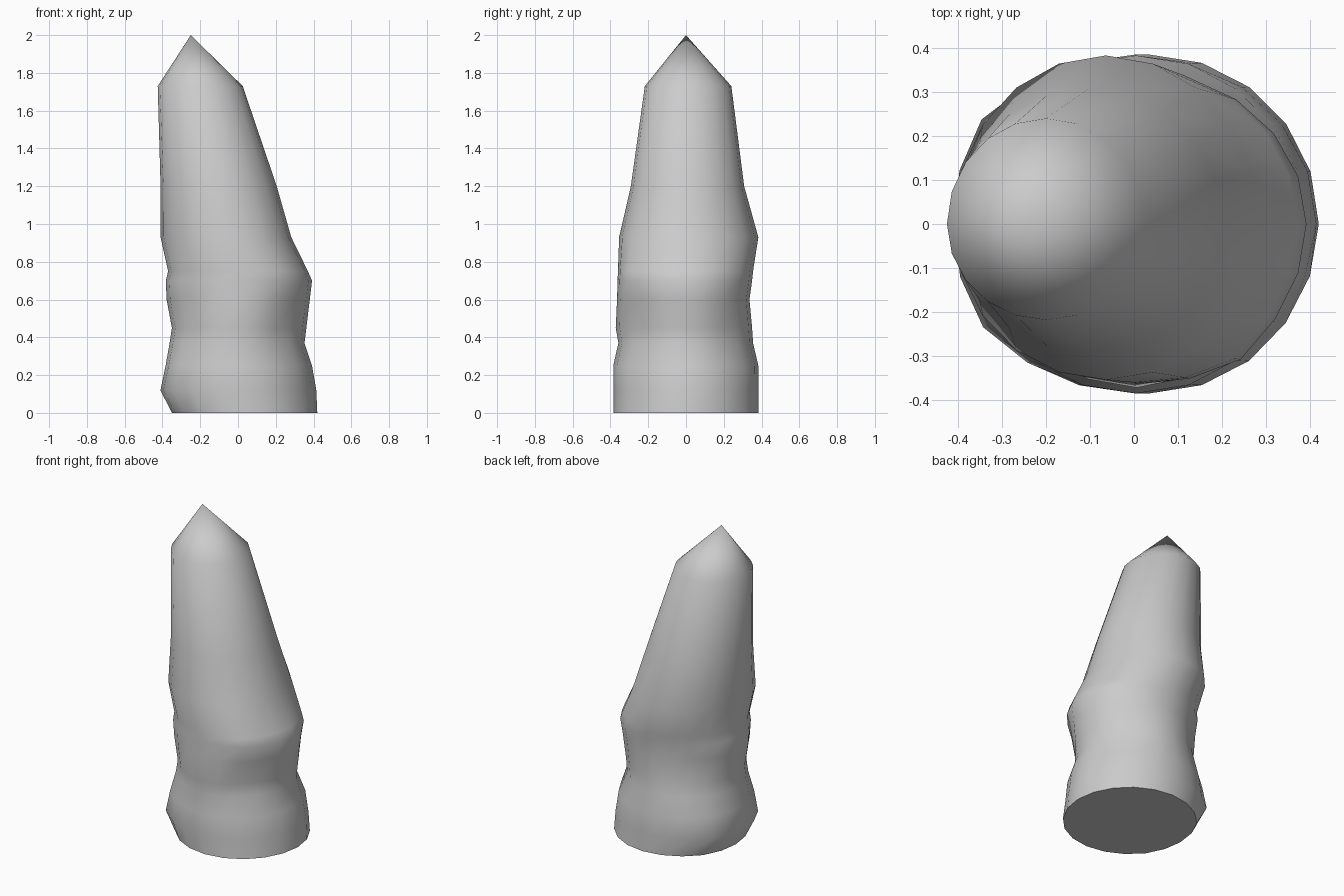
import bpy, bmesh, math

if "Cube" in bpy.data.objects:
    bpy.data.objects.remove(bpy.data.objects["Cube"])

# Silhouette rings: z, left x, right x, front y, back y
RINGS = [
    (0.00, -0.350, 0.420, -0.385, 0.385),
    (0.12, -0.410, 0.415, -0.385, 0.385),
    (0.25, -0.383, 0.392, -0.385, 0.383),
    (0.37, -0.362, 0.352, -0.358, 0.355),
    (0.45, -0.350, 0.362, -0.372, 0.350),
    (0.60, -0.378, 0.380, -0.365, 0.336),
    (0.70, -0.382, 0.392, -0.362, 0.350),
    (0.75, -0.370, 0.370, -0.360, 0.355),
    (0.93, -0.410, 0.282, -0.354, 0.383),
    (1.20, -0.410, 0.205, -0.292, 0.308),
    (1.73, -0.425, 0.025, -0.218, 0.240),
]
SIDES = 20
TIP = (-0.25, 0.0, 2.0)

# Shallow dents and bumps: angle in degrees, height, depth
DENTS = [(-45, 0.48, -0.035), (-55, 0.72, 0.02), (45, 0.42, -0.02),
         (145, 0.15, 0.02), (215, 0.15, 0.015), (130, 0.55, -0.02),
         (225, 0.50, -0.015), (-30, 0.15, -0.01)]


def dent(angle, z):
    total = 0.0
    for deg, height, depth in DENTS:
        d = (angle - math.radians(deg) + math.pi) % (2 * math.pi) - math.pi
        total += depth * math.exp(-(d / 0.3) ** 2 - ((z - height) / 0.13) ** 2)
    return total


def ring_point(ring, i):
    z, left, right, front, back = ring
    a = 2 * math.pi * i / SIDES
    c, s = math.cos(a), math.sin(a)
    cx, rx = (left + right) / 2, (right - left) / 2
    ry = back if s > 0 else -front
    k = dent(a, z)
    return (cx + (rx + k) * c, (ry + k) * s, z)


# Tapered leaning shaft with a pointed top
bm = bmesh.new()
loops = [[bm.verts.new(ring_point(r, i)) for i in range(SIDES)] for r in RINGS]
tip = bm.verts.new(TIP)
for low, high in zip(loops, loops[1:]):
    for i in range(SIDES):
        j = (i + 1) % SIDES
        bm.faces.new((low[i], low[j], high[j], high[i]))
for i in range(SIDES):
    bm.faces.new((loops[-1][i], loops[-1][(i + 1) % SIDES], tip))
bm.faces.new(loops[0][::-1])
bmesh.ops.recalc_face_normals(bm, faces=bm.faces)

mesh = bpy.data.meshes.new("pointed_rock")
bm.to_mesh(mesh)
bm.free()
rock = bpy.data.objects.new("pointed_rock", mesh)
bpy.context.collection.objects.link(rock)

# Smooth sides and crisp base edge
bpy.context.view_layer.objects.active = rock
rock.select_set(True)
bpy.ops.object.shade_smooth_by_angle(angle=math.radians(60))
